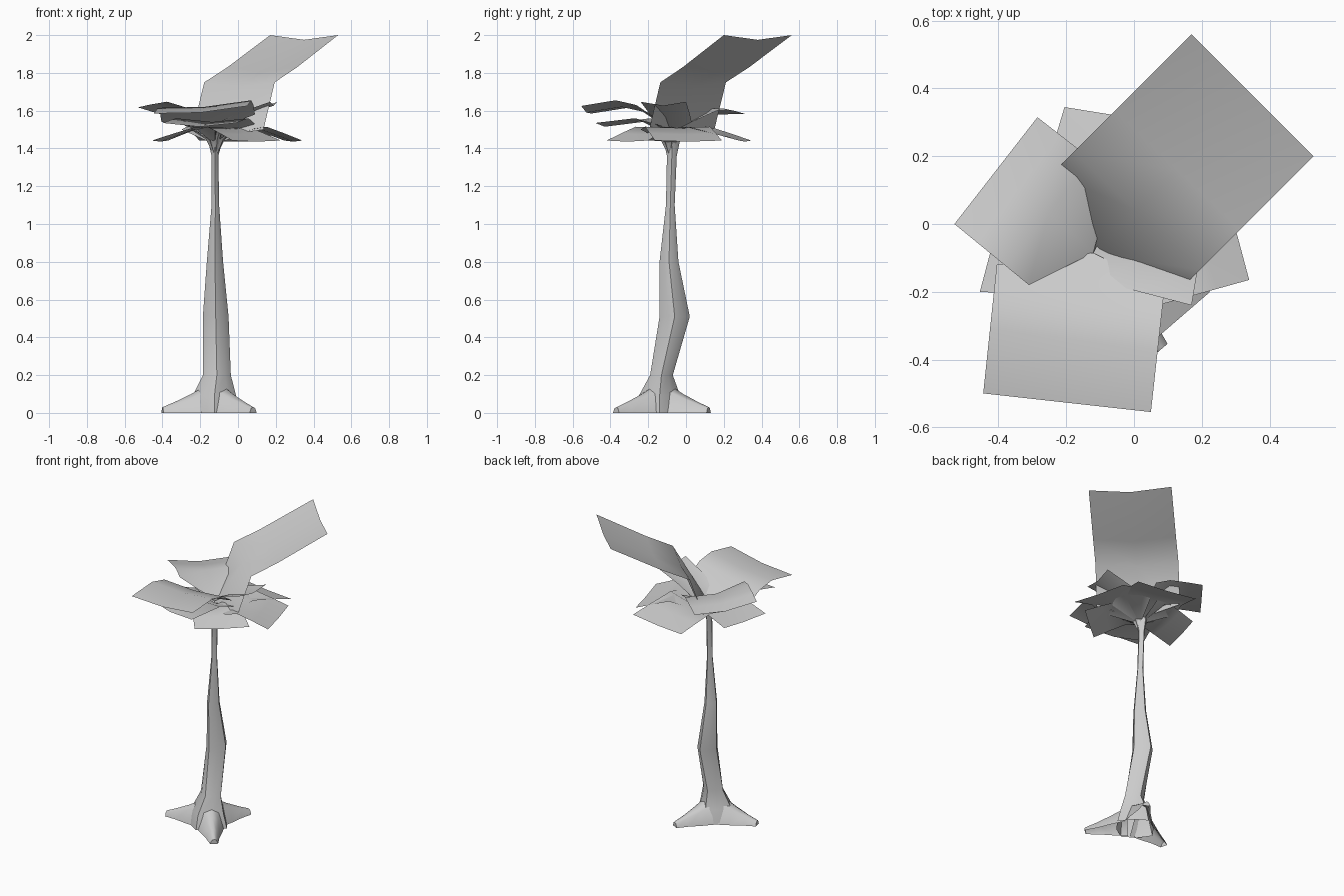
import bpy, bmesh, math
from mathutils import Vector

cube = bpy.data.objects.get("Cube")
if cube:
    bpy.data.objects.remove(cube, do_unlink=True)

grey = bpy.data.materials.new("plain_grey")
grey.use_nodes = True
grey.diffuse_color = (0.6, 0.6, 0.6, 1)
grey.node_tree.nodes["Principled BSDF"].inputs["Base Color"].default_value = (0.6, 0.6, 0.6, 1)


def finish(name, bm, angle):
    bmesh.ops.recalc_face_normals(bm, faces=bm.faces)
    mesh = bpy.data.meshes.new(name)
    bm.to_mesh(mesh)
    bm.free()
    mesh.materials.append(grey)
    obj = bpy.data.objects.new(name, mesh)
    bpy.context.collection.objects.link(obj)
    bpy.ops.object.select_all(action='DESELECT')
    bpy.context.view_layer.objects.active = obj
    obj.select_set(True)
    bpy.ops.object.shade_smooth_by_angle(angle=math.radians(angle))
    return obj


def loft(name, rings, angle=40, closed=True):
    """Skin equal rings of points; the start stays open, the end is capped."""
    bm = bmesh.new()
    loops = [[bm.verts.new(p) for p in ring] for ring in rings]
    n = len(loops[0])
    for a, b in zip(loops, loops[1:]):
        for i in range(n if closed else n - 1):
            j = (i + 1) % n
            bm.faces.new((a[i], a[j], b[j], b[i]))
    bm.faces.new(loops[-1])
    return finish(name, bm, angle)


def ring(x, y, z, rx, ry, sides=8):
    # Alternate points pull inward to give the bark its folds
    pts = []
    for i in range(sides):
        a = math.tau * i / sides
        k = 1 if i % 2 == 0 else 0.85
        pts.append((x + rx * k * math.cos(a), y + ry * k * math.sin(a), z))
    return pts


# Trunk: centre x, centre y, height, half widths
trunk = [(-.125, -.14, 0, .14, .13), (-.125, -.14, .09, .115, .11),
         (-.112, -.13, .2, .074, .06), (-.118, -.06, .51, .068, .08),
         (-.122, -.09, .8, .043, .05), (-.12, -.083, 1.1, .02, .023),
         (-.122, -.075, 1.36, .018, .026), (-.12, -.075, 1.45, .04, .045)]
loft("trunk", [ring(*s) for s in trunk], 50)

# Roots: tapered limbs that flatten toward the ground, open underneath
tips = {"left_root": (0, .12), "front_root": (.08, -.37), "right_root": (-.4, -.19)}
for name, (tx, ty) in tips.items():
    start, tip = Vector((-.125, -.13)), Vector((tx, ty))
    side = (tip - start).normalized().orthogonal()
    rings = []
    for t, w, h in ((.2, .09, .14), (.45, .07, .1), (.75, .04, .06), (1, .025, .03)):
        c = start.lerp(tip, t)
        rings.append([(*(c + side * w * u), h * v)
                      for u, v in ((-1, 0), (-.5, .85), (.1, 1), (.6, .8), (1, 0))])
    loft(name, rings, 50, closed=False)

heart = Vector((-.12, -.085))


def leaf(name, base_a, base_b, tip_a, tip_b, rows, heart_z, fold=.02, tilt=0):
    """Creased sheet from the crown heart; rows give (distance along, height)."""
    bm = bmesh.new()
    grid = []
    for t, z in rows:
        a = Vector(base_a).lerp(Vector(tip_a), t)
        b = Vector(base_b).lerp(Vector(tip_b), t)
        line = []
        for s in (0, .5, 1):
            if t == 0 and s == .5:
                p = (*heart, heart_z)
            else:
                p = (*a.lerp(b, s), z + tilt * (s - .5) - (fold if s == .5 else 0))
            line.append(bm.verts.new(p))
        grid.append(line)
    for p, q in zip(grid, grid[1:]):
        for i in range(2):
            bm.faces.new((p[i], p[i + 1], q[i + 1], q[i]))
    # Keep the upper side facing up
    obj = finish(name, bm, 60)
    if sum(f.normal.z for f in obj.data.polygons) < 0:
        obj.data.flip_normals()


# Upper leaves
leaf("tall_leaf", (-.24, .15), (.135, -.195), (.17, .56), (.53, .2),
     ((0, 1.5), (.15, 1.75), (.45, 1.83), (1, 2)), 1.46, .025)
leaf("front_upper_leaf", (-.405, -.12), (.09, -.19), (-.445, -.5), (.05, -.555),
     ((0, 1.56), (.2, 1.61), (.5, 1.635), (1, 1.605)), 1.5, .015, .04)
leaf("side_upper_leaf", (-.31, -.18), (-.06, .14), (-.53, 0), (-.285, .315),
     ((0, 1.61), (.3, 1.63), (.7, 1.615), (1, 1.6)), 1.49, .02, -.035)
leaf("left_upper_leaf", (-.1, -.17), (-.06, .03), (.17, -.24), (.21, 0),
     ((0, 1.54), (.4, 1.59), (1, 1.647)), 1.48)
leaf("front_middle_leaf", (-.28, -.06), (.1, -.13), (-.4, -.38), (-.01, -.48),
     ((0, 1.52), (.4, 1.56), (1, 1.535)), 1.47)

# Lower drooping leaves
droop = ((0, 1.5), (.3, 1.515), (.65, 1.48), (1, 1.442))
lower = {"back": ((-.3, .03), (.08, -.12), (-.205, .345), (.2, .28)),
         "side": ((-.12, -.22), (-.1, .1), (-.455, -.2), (-.37, .12)),
         "left": ((.07, -.24), (-.05, .1), (.34, -.165), (.245, .19)),
         "front": ((-.02, -.02), (-.22, -.2), (.225, -.2), (-.03, -.42))}
for place, corners in lower.items():
    leaf(place + "_lower_leaf", *corners, droop, 1.42, .006)

# Stalks: slim blades fanning out of the trunk top
for i in range(8):
    a = math.tau * i / 8 + .2
    out = Vector((math.cos(a), math.sin(a), 0))
    side = Vector((-out.y, out.x, 0))
    rings = []
    for d, z, w in ((.0, 1.37, .012), (.04, 1.45, .016), (.13, 1.505, .012)):
        c = Vector((*heart, z)) + out * d
        rings.append([c + side * w, c - side * w, c + out * .012])
    loft("stalk_%d" % (i + 1), rings, 30)
